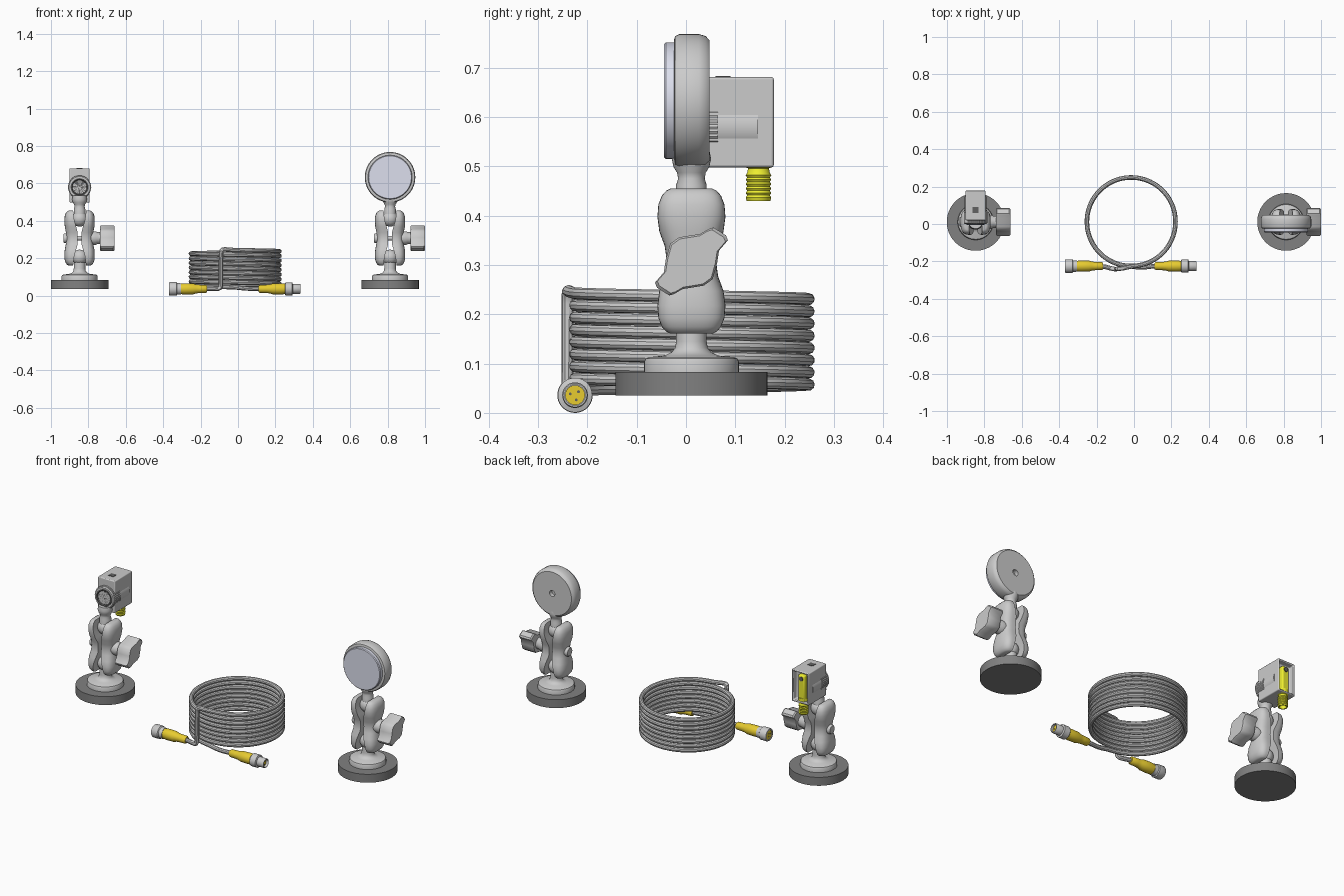
import bpy, bmesh
from math import sin, cos, pi, radians

if "Cube" in bpy.data.objects:
    bpy.data.objects.remove(bpy.data.objects["Cube"])

def material(name, rgb):
    m = bpy.data.materials.new(name)
    m.diffuse_color = (*rgb, 1)
    m.use_nodes = True
    m.node_tree.nodes["Principled BSDF"].inputs["Base Color"].default_value = m.diffuse_color
    return m

GOLD = material("gold_plastic", (0.80, 0.60, 0.03))
YELLOW = material("yellow_plastic", (0.85, 0.85, 0.03))
FACE = material("reflector_face", (0.72, 0.74, 0.85))
DARK = material("dark_grey", (0.12, 0.12, 0.12))
BASE = material("base_grey", (0.22, 0.22, 0.22))

AXIS = {"z": (0, 0, 0), "x": (0, pi/2, 0), "-x": (0, -pi/2, 0),
        "y": (-pi/2, 0, 0), "-z": (pi, 0, 0)}

def finish(name, bm, loc=(0, 0, 0), rot=(0, 0, 0), mat=None):
    bmesh.ops.remove_doubles(bm, verts=bm.verts, dist=1e-6)
    bmesh.ops.recalc_face_normals(bm, faces=bm.faces)
    me = bpy.data.meshes.new(name)
    bm.to_mesh(me)
    bm.free()
    ob = bpy.data.objects.new(name, me)
    ob.location, ob.rotation_euler = loc, rot
    bpy.context.collection.objects.link(ob)
    if mat:
        me.materials.append(mat)
    return ob

def loft(bm, rings):
    """Skin closed rings of equal length and cap both ends."""
    vs = [[bm.verts.new(p) for p in r] for r in rings]
    n = len(vs[0])
    for a, b in zip(vs, vs[1:]):
        for i in range(n):
            j = (i + 1) % n
            bm.faces.new((a[i], a[j], b[j], b[i]))
    bm.faces.new(vs[0])
    bm.faces.new(vs[-1])

def lathe(name, profile, loc, axis="z", mat=None, seg=48, knurl=0.0):
    """Revolve (radius, height) pairs around an axis."""
    bm = bmesh.new()
    rings = []
    for r, h in profile:
        r = max(r, 0.0005)
        rings.append([(r*(1 - knurl*(i % 2))*cos(2*pi*i/seg),
                       r*(1 - knurl*(i % 2))*sin(2*pi*i/seg), h) for i in range(seg)])
    loft(bm, rings)
    return finish(name, bm, loc, AXIS[axis], mat)

def box(name, lo, hi, mat=None, bevel=0.0, recess=None):
    bm = bmesh.new()
    bmesh.ops.create_cube(bm, size=1)
    for v in bm.verts:
        v.co = [(a + b)/2 + c*(b - a) for a, b, c in zip(lo, hi, v.co)]
    bm.normal_update()
    if recess:
        back = [f for f in bm.faces if f.normal.y > 0.9]
        bmesh.ops.inset_region(bm, faces=back, thickness=recess[0])
        bmesh.ops.inset_region(bm, faces=back, thickness=0.001, depth=-recess[1])
    ob = finish(name, bm, mat=mat)
    if bevel:
        m = ob.modifiers.new("bevel", "BEVEL")
        m.width, m.segments = bevel, 3
    return ob

CY = 0.011

def clamp_arm(name, x):
    # half-height offset, inner x, outer x, half depth
    half = [(0.000, 0.010, 0.070, 0.050), (0.030, 0.010, 0.073, 0.054),
            (0.060, 0.018, 0.079, 0.065), (0.090, 0.027, 0.081, 0.069),
            (0.115, 0.031, 0.080, 0.067), (0.133, 0.033, 0.074, 0.060),
            (0.143, 0.034, 0.066, 0.051), (0.147, 0.035, 0.058, 0.043)]
    secs = [(-d, *s) for d, *s in half[:0:-1]] + half
    rings = []
    for dz, xi, xo, hy in secs:
        ring = []
        for i in range(21):
            t = -pi/2 + pi*i/20
            s = abs(sin(t))**0.8 * (1 if t > 0 else -1)
            ring.append((xi + (xo - xi)*max(cos(t), 0)**0.6, hy*s, dz))
        rings.append(ring)
    bm = bmesh.new()
    loft(bm, rings)
    ob = finish(name, bm, (x, CY, 0.3075))
    ob.modifiers.new("mirror", "MIRROR")

def wing_knob(name, x):
    # half of the S-shaped outline, repeated by half a turn
    half = [(0.052, -0.004), (0.056, 0.022), (0.074, 0.043), (0.070, 0.053),
            (0.045, 0.069), (0.035, 0.066), (0.018, 0.056), (-0.025, 0.049), (-0.043, 0.036)]
    pts = half + [(-y, -z) for y, z in half]
    bm = bmesh.new()
    loft(bm, [[(h, k*y, k*z) for y, z in pts]
              for h, k in ((0.108, 0.93), (0.114, 1), (0.180, 1), (0.187, 0.93))])
    finish(name, bm, (x, CY, 0.307))

def stand(tag, x):
    lathe(tag + "_base", [(0, 0.035), (0.154, 0.035), (0.154, 0.083), (0, 0.083)],
          (x, CY, 0), mat=BASE, seg=64)
    lathe(tag + "_foot", [(0, 0.08), (0.096, 0.08), (0.096, 0.104), (0.093, 0.11), (0.087, 0.113),
          (0.055, 0.116), (0.040, 0.123), (0.033, 0.132), (0.031, 0.145), (0.031, 0.2), (0, 0.2)],
          (x, CY, 0))
    for part, z in (("lower", 0.205), ("upper", 0.41)):
        lathe(f"{tag}_{part}_ball", [(0.041*sin(pi*i/14), -0.041*cos(pi*i/14)) for i in range(15)],
              (x, CY, z), seg=32)
    lathe(tag + "_neck", [(0, 0.41), (0.031, 0.41), (0.031, 0.462), (0.027, 0.475), (0.029, 0.487),
          (0.036, 0.498), (0.040, 0.515), (0.036, 0.535), (0, 0.535)], (x, CY, 0), seg=32)
    clamp_arm(tag + "_clamp_arm", x)
    lathe(tag + "_bolt", [(0, -0.086), (0.022, -0.086), (0.026, -0.08), (0.026, -0.06), (0.012, -0.06),
          (0.012, 0.06), (0.037, 0.06), (0.037, 0.085), (0.032, 0.095), (0.032, 0.12), (0, 0.12)],
          (x, CY, 0.307), "x", seg=24)
    wing_knob(tag + "_wing_knob", x)

LX, RX = -0.847, 0.813
stand("sensor_stand", LX)
stand("reflector_stand", RX)

# Round reflector with a screw hole at the back
lathe("reflector_body", [(0, -0.02), (0.124, -0.024), (0.131, -0.022), (0.135, -0.014), (0.135, 0.026),
      (0.131, 0.040), (0.122, 0.048), (0.017, 0.048), (0.017, 0.025), (0, 0.025)],
      (RX, 0, 0.633), "y", seg=64)
lathe("reflector_lens", [(0, -0.045), (0.114, -0.045), (0.118, -0.041), (0.118, -0.018), (0, -0.018)],
      (RX, 0, 0.633), "y", FACE, 64)

# Sensor head with a recessed back, knurled nut and lens
box("sensor_housing", (LX-0.054, 0.02, 0.498), (LX+0.054, 0.178, 0.681), None, 0.006, (0.014, 0.03))
lathe("sensor_side_bulge", [(0, 0.03), (0.059, 0.03), (0.059, 0.146), (0, 0.146)],
      (LX, 0, 0.58), "y")
lathe("sensor_nut", [(0, 0.0), (0.058, 0.0), (0.063, 0.005), (0.063, 0.065), (0, 0.065)],
      (LX, 0, 0.58), "y", None, 80, 0.03)
lathe("sensor_lens", [(0, 0.0), (0.038, 0.0), (0.042, -0.005), (0.048, -0.005), (0.048, 0.01), (0, 0.01)],
      (LX, 0, 0.58), "y", DARK)
box("sensor_indicator", (LX-0.016, 0.06, 0.67), (LX+0.016, 0.09, 0.683), DARK)
box("sensor_back_strip", (LX-0.021, 0.14, 0.505), (LX+0.021, 0.170, 0.655), YELLOW, 0.008)
lathe("sensor_back_screw", [(0, 0.165), (0.012, 0.165), (0.012, 0.174), (0, 0.174)],
      (LX, 0, 0.635), "y", DARK, 16)
thread = [p for i in range(6) for p in ((0.026, 0.437 + i*0.009), (0.023, 0.4415 + i*0.009))]
lathe("sensor_plug", [(0, 0.448), (0.017, 0.448), (0.018, 0.430), (0.024, 0.430)] + thread +
      [(0.021, 0.496), (0.027, 0.498), (0.027, 0.525), (0, 0.525)], (LX, 0.147, 0), "z", YELLOW, 32)

# Coiled cable with two loose ends
CXC, R, TURNS, STEP = -0.015, 0.238, 8, 36
path = [(0.13, -0.225, 0.036), (0.10, -0.225, 0.036), (0.06, -0.232, 0.037), (0.02, -0.232, 0.04)]
for i in range(TURNS*STEP + 1):
    a = -pi/2 - 2*pi*i/STEP
    path.append((CXC + R*cos(a), 0.012 + R*sin(a), 0.045 + 0.198*i/(TURNS*STEP)))
path += [(-0.05, -0.236, 0.245), (-0.088, -0.240, 0.250), (-0.091, -0.240, 0.235), (-0.091, -0.240, 0.15),
         (-0.091, -0.240, 0.06), (-0.093, -0.242, 0.036), (-0.12, -0.240, 0.036),
         (-0.16, -0.225, 0.036), (-0.19, -0.225, 0.036)]
cu = bpy.data.curves.new("coiled_cable", "CURVE")
cu.dimensions = "3D"
cu.bevel_depth, cu.bevel_resolution, cu.use_fill_caps = 0.0122, 3, True
sp = cu.splines.new("NURBS")
sp.points.add(len(path) - 1)
for p, co in zip(sp.points, path):
    p.co = (*co, 1)
sp.order_u, sp.use_endpoint_u, sp.resolution_u = 4, True, 2
cable = bpy.data.objects.new("coiled_cable", cu)
bpy.context.collection.objects.link(cable)
bpy.context.view_layer.objects.active = cable
cable.select_set(True)
bpy.ops.object.convert(target="MESH")

# Cable plugs: gold grip, metal nut and gold pin insert
grip = [(0, 0), (0.017, 0), (0.021, 0.006), (0.022, 0.04), (0.024, 0.06), (0.029, 0.075),
        (0.030, 0.12), (0.027, 0.148), (0, 0.148)]
for tag, x, axis in (("left", -0.165, "-x"), ("right", 0.11, "x")):
    loc = (x, -0.225, 0.036)
    lathe(tag + "_plug_grip", grip, loc, axis, GOLD, 32)
    if tag == "left":
        nut = [(0.030, 0.14), (0.031, 0.160), (0.036, 0.164), (0.036, 0.200), (0.033, 0.205),
               (0.026, 0.205), (0.026, 0.19), (0, 0.19)]
    else:
        nut = [(0.030, 0.14), (0.035, 0.145), (0.035, 0.18), (0.026, 0.183), (0.026, 0.222),
               (0.024, 0.225), (0.021, 0.225), (0.021, 0.20), (0, 0.20)]
    lathe(tag + "_plug_nut", [(0, 0.14)] + nut, loc, axis, seg=40)
    d = -1 if tag == "left" else 1
    end = nut[-1][1]
    lathe(tag + "_plug_insert", [(0, end), (nut[-1][0] + nut[-2][0] - 0.001, end), (nut[-2][0] - 0.001, end + 0.012), (0, end + 0.012)],
          loc, axis, GOLD, 32)
    for k in range(3):
        a = radians(45 + 120*k)
        lathe(f"{tag}_plug_pin_{k+1}", [(0, 0), (0.003, 0), (0.003, 0.004), (0, 0.004)],
              (x + d*(end + 0.010), -0.225 + 0.010*cos(a), 0.036 + 0.010*sin(a)), axis, DARK, 10)

# Smooth shading with sharp edges kept
bpy.ops.object.select_all(action="SELECT")
bpy.ops.object.shade_smooth_by_angle(angle=radians(35))
